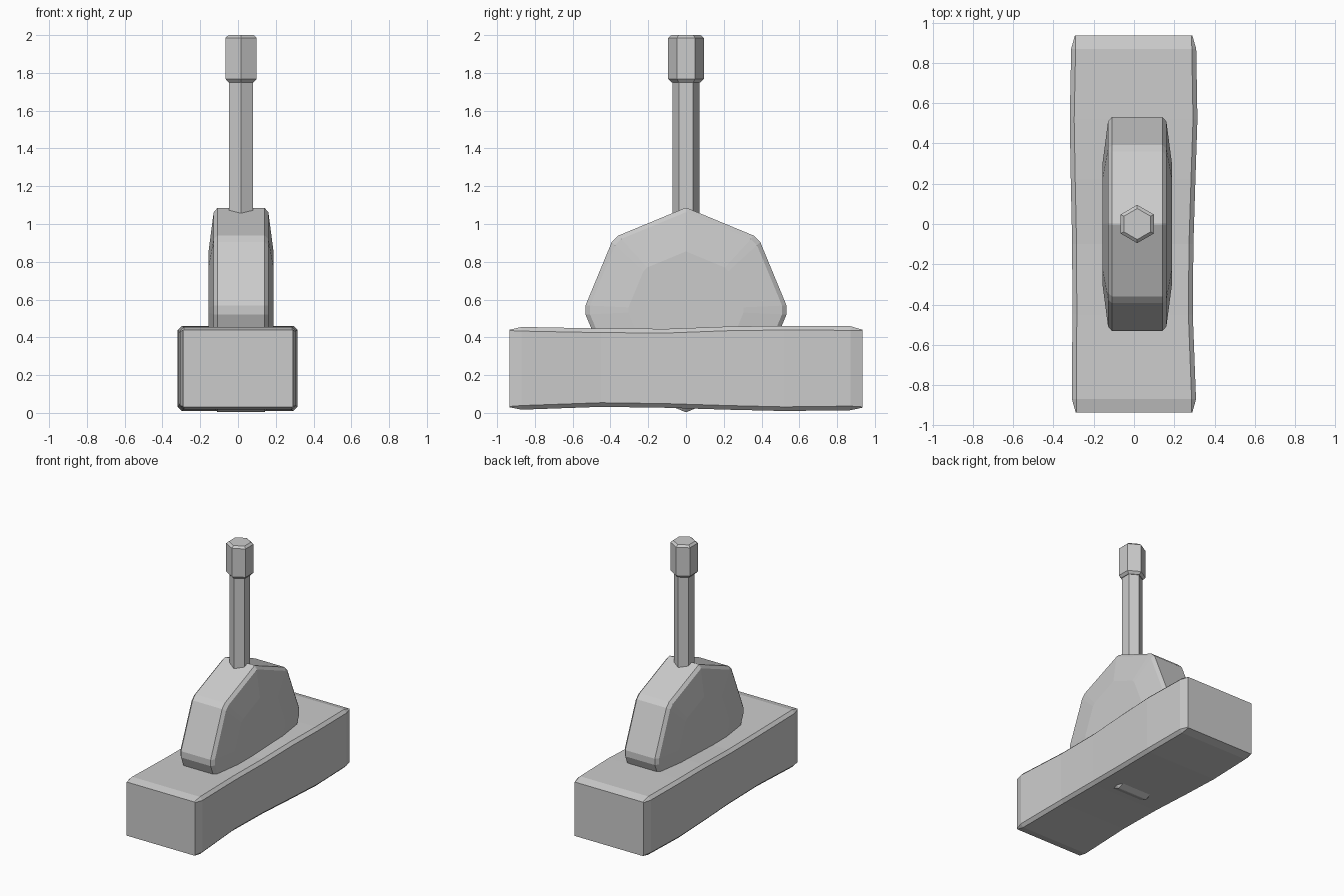
import bpy
from math import sin, cos, pi

if "Cube" in bpy.data.objects:
    bpy.data.objects.remove(bpy.data.objects["Cube"])

CX = 0.016  # lever and wheel sit slightly right of centre


def loft(name, rings):
    """Skin a list of equal-sized point rings and cap both ends."""
    n = len(rings[0])
    verts = [p for r in rings for p in r]
    faces = [(k * n + i, k * n + (i + 1) % n, (k + 1) * n + (i + 1) % n, (k + 1) * n + i)
             for k in range(len(rings) - 1) for i in range(n)]
    faces += [tuple(range(n))[::-1], tuple(range(len(verts) - n, len(verts)))]
    me = bpy.data.meshes.new(name)
    me.from_pydata(verts, [], faces)
    ob = bpy.data.objects.new(name, me)
    bpy.context.collection.objects.link(ob)
    bpy.context.view_layer.objects.active = ob
    # consistent outward normals
    import bmesh
    bm = bmesh.new()
    bm.from_mesh(me)
    bmesh.ops.recalc_face_normals(bm, faces=bm.faces)
    bm.to_mesh(me)
    bm.free()
    return ob


def base_ring(y, x0, x1, z0, z1, c=0.02):
    """Rectangle with chamfered corners at depth y."""
    return [(x0 + c, y, z0), (x1 - c, y, z0), (x1, y, z0 + c), (x1, y, z1 - c),
            (x1 - c, y, z1), (x0 + c, y, z1), (x0, y, z1 - c), (x0, y, z0 + c)]


def hex_ring(r, z):
    return [(CX + r * sin(i * pi / 3), r * cos(i * pi / 3), z) for i in range(6)]


def wheel_ring(x, r, d=0.045):
    """Octagon with a vertex on top and slightly clipped corners."""
    pts = []
    for i in range(8):
        a = i * pi / 4
        if i % 4 == 0:  # top and bottom stay sharp
            spread = 0.008
        else:
            spread = d
        for s in (-1, 1):
            b = a + s * spread
            rad = r * cos(pi / 8) / cos(pi / 8 - spread)
            pts.append((CX + x, rad * sin(b), 0.545 + rad * cos(b)))
    return pts


# Base: slightly warped hand-hewn block with chamfered edges
stations = [(-0.935, -0.290, 0.290, 0.030, 0.440, 0.004),
            (-0.870, -0.308, 0.308, 0.017, 0.455, 0.022),
            (-0.450, -0.306, 0.292, 0.032, 0.447, 0.022),
            (-0.100, -0.307, 0.295, 0.027, 0.445, 0.022),
            (0.220, -0.314, 0.305, 0.017, 0.457, 0.022),
            (0.520, -0.319, 0.315, 0.010, 0.461, 0.022),
            (0.870, -0.312, 0.309, 0.014, 0.459, 0.022),
            (0.935, -0.294, 0.290, 0.028, 0.440, 0.004)]
loft("base", [base_ring(*s) for s in stations])

# Wheel: clipped octagonal disc with bevelled rim and domed sides
half = [(0.172, 0.31), (0.145, 0.518), (0.125, 0.542)]
profile = [(-x, r) for x, r in half] + [(x, r) for x, r in reversed(half)]
loft("pivot_wheel", [wheel_ring(x, r) for x, r in profile])

# Lever rod
loft("lever_rod", [hex_ring(0.072, 0.98), hex_ring(0.072, 1.80)])

# Grip on top of the rod
loft("lever_grip", [hex_ring(r, z) for r, z in
                    [(0.077, 1.75), (0.095, 1.768), (0.095, 1.985), (0.077, 2.0)]])
